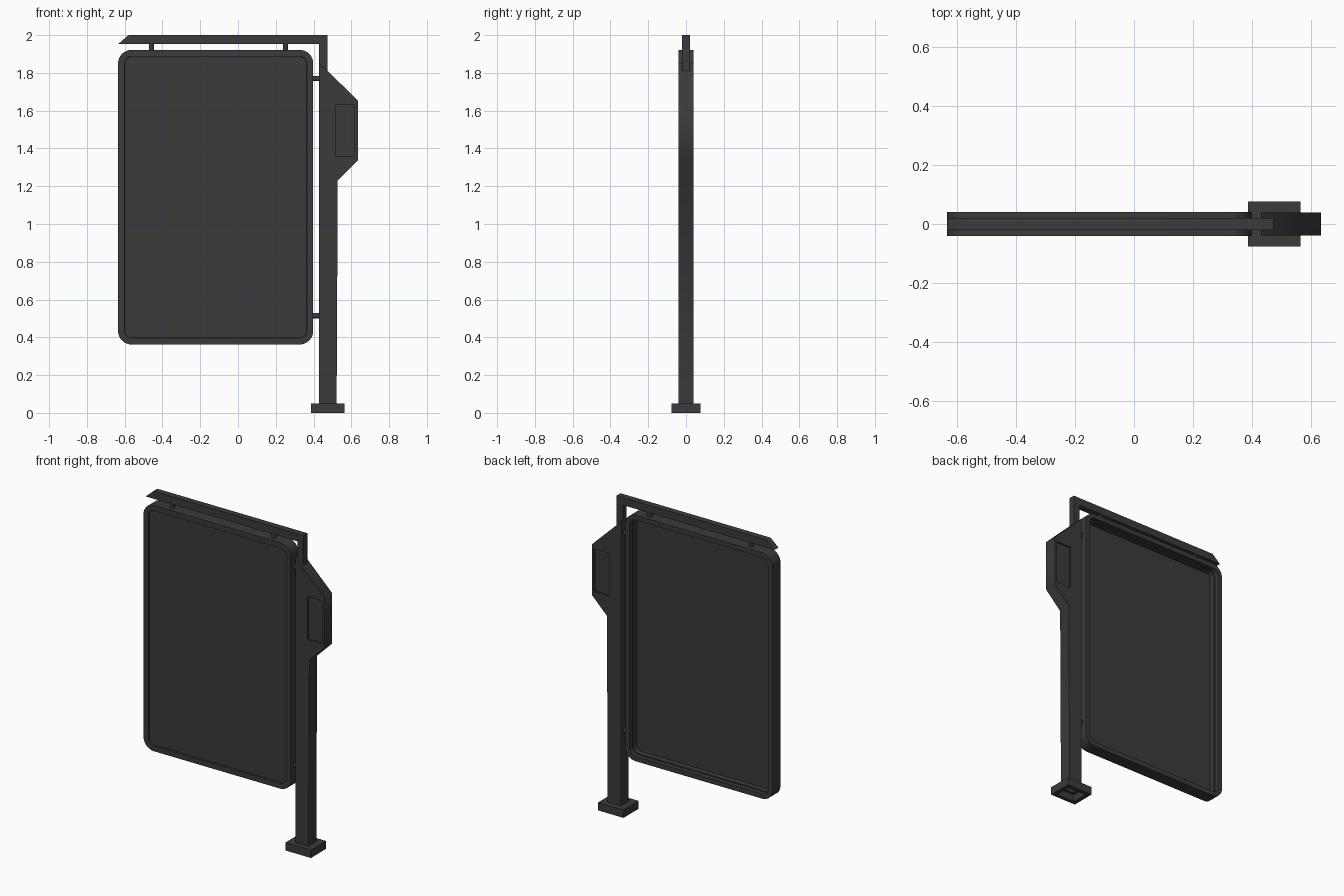
import bpy, bmesh, math
from mathutils import Matrix

cube = bpy.data.objects.get("Cube")
if cube:
    bpy.data.objects.remove(cube, do_unlink=True)

DARK = (0.043, 0.043, 0.043, 1)
metal = bpy.data.materials.new("dark grey metal")
metal.use_nodes = True
metal.diffuse_color = DARK
metal.node_tree.nodes["Principled BSDF"].inputs["Base Color"].default_value = DARK


def activate(obj):
    bpy.ops.object.select_all(action="DESELECT")
    obj.select_set(True)
    bpy.context.view_layer.objects.active = obj


def smooth(obj, degrees):
    activate(obj)
    bpy.ops.object.shade_smooth_by_angle(angle=math.radians(degrees))


def finish(name, bm):
    bmesh.ops.recalc_face_normals(bm, faces=bm.faces)
    mesh = bpy.data.meshes.new(name)
    bm.to_mesh(mesh)
    bm.free()
    mesh.materials.append(metal)
    obj = bpy.data.objects.new(name, mesh)
    bpy.context.collection.objects.link(obj)
    return obj


def loft(name, rings):
    """Skin a list of equal-length point rings and cap both ends."""
    bm = bmesh.new()
    loops = [[bm.verts.new(p) for p in ring] for ring in rings]
    n = len(loops[0])
    for a, b in zip(loops, loops[1:]):
        for i in range(n):
            j = (i + 1) % n
            bm.faces.new((a[i], a[j], b[j], b[i]))
    bm.faces.new(loops[0])
    bm.faces.new(loops[-1])
    return finish(name, bm)


def slab(name, outline, y0, y1):
    """Extrude an x-z outline along y."""
    return loft(name, [[(x, y, z) for x, z in outline] for y in (y0, y1)])


def box(name, x0, x1, y0, y1, z0, z1):
    return slab(name, [(x0, z0), (x1, z0), (x1, z1), (x0, z1)], y0, y1)


def carve(target, cutter):
    cutter.hide_render = True
    mod = target.modifiers.new("recess", "BOOLEAN")
    mod.operation = "DIFFERENCE"
    mod.solver = "EXACT"
    mod.object = cutter
    activate(target)
    bpy.ops.object.modifier_apply(modifier=mod.name)
    bpy.data.objects.remove(cutter, do_unlink=True)


def rod(name, centre, length, axis):
    bm = bmesh.new()
    turn = Matrix.Rotation(math.pi / 2, 4, "Y") if axis == "x" else Matrix()
    bmesh.ops.create_cone(bm, cap_ends=True, segments=16, radius1=0.014, radius2=0.014,
                          depth=length, matrix=Matrix.Translation(centre) @ turn)
    smooth(finish(name, bm), 40)


# Sign panel: rounded frame, shallow in front, deep and stepped behind
LEFT, RIGHT, BOTTOM, TOP, RADIUS = -0.635, 0.398, 0.362, 1.922, 0.072


def rounded_ring(inset, y, steps=8):
    r = RADIUS - inset
    x0, x1 = LEFT + RADIUS, RIGHT - RADIUS
    z0, z1 = BOTTOM + RADIUS, TOP - RADIUS
    ring = []
    for k, (cx, cz) in enumerate([(x1, z1), (x0, z1), (x0, z0), (x1, z0)]):
        for s in range(steps + 1):
            a = (k + s / steps) * math.pi / 2
            ring.append((cx + r * math.cos(a), y, cz + r * math.sin(a)))
    return ring


section = [(0.036, -0.032), (0.034, -0.04), (0, -0.04), (0, 0.04), (0.03, 0.04),
           (0.03, 0.012), (0.037, 0.012), (0.037, -0.024)]
smooth(loft("sign_panel", [rounded_ring(i, y) for i, y in section]), 30)

# Post with the angled control housing on its outer side
post = slab("post", [(0.43, 0.04), (0.522, 0.04), (0.528, 1.23), (0.634, 1.335),
                     (0.634, 1.655), (0.43, 1.853)], -0.039, 0.039)
for side in (-1, 1):
    y0, y1 = sorted((side * 0.029, side * 0.06))
    carve(post, box("window_cutter", 0.515, 0.617, y0, y1, 1.36, 1.63))
carve(post, box("hollow_cutter", 0.438, 0.514, -0.031, 0.031, 0, 0.4))
smooth(post, 50)

# Foot plate, open underneath into the hollow post
foot = box("foot_plate", 0.386, 0.565, -0.076, 0.076, 0, 0.05)
carve(foot, box("foot_cutter", 0.412, 0.539, -0.051, 0.051, -0.02, 0.044))
carve(foot, box("foot_cutter", 0.438, 0.514, -0.031, 0.031, 0.02, 0.08))

# Overhead arm with its slanted tip, turning down into the post
arm = slab("overhead_arm", [(-0.635, 1.952), (0.43, 1.952), (0.43, 1.8), (0.474, 1.8),
                            (0.474, 2.0), (-0.58, 2.0)], -0.02, 0.02)
smooth(arm, 50)

# Pegs holding the panel
for i, x in enumerate((-0.458, 0.252)):
    rod(f"hanger_peg_{i + 1}", (x, 0, 1.935), 0.05, "z")
for i, z in enumerate((0.515, 1.77)):
    rod(f"side_peg_{i + 1}", (0.414, 0, z), 0.05, "x")
